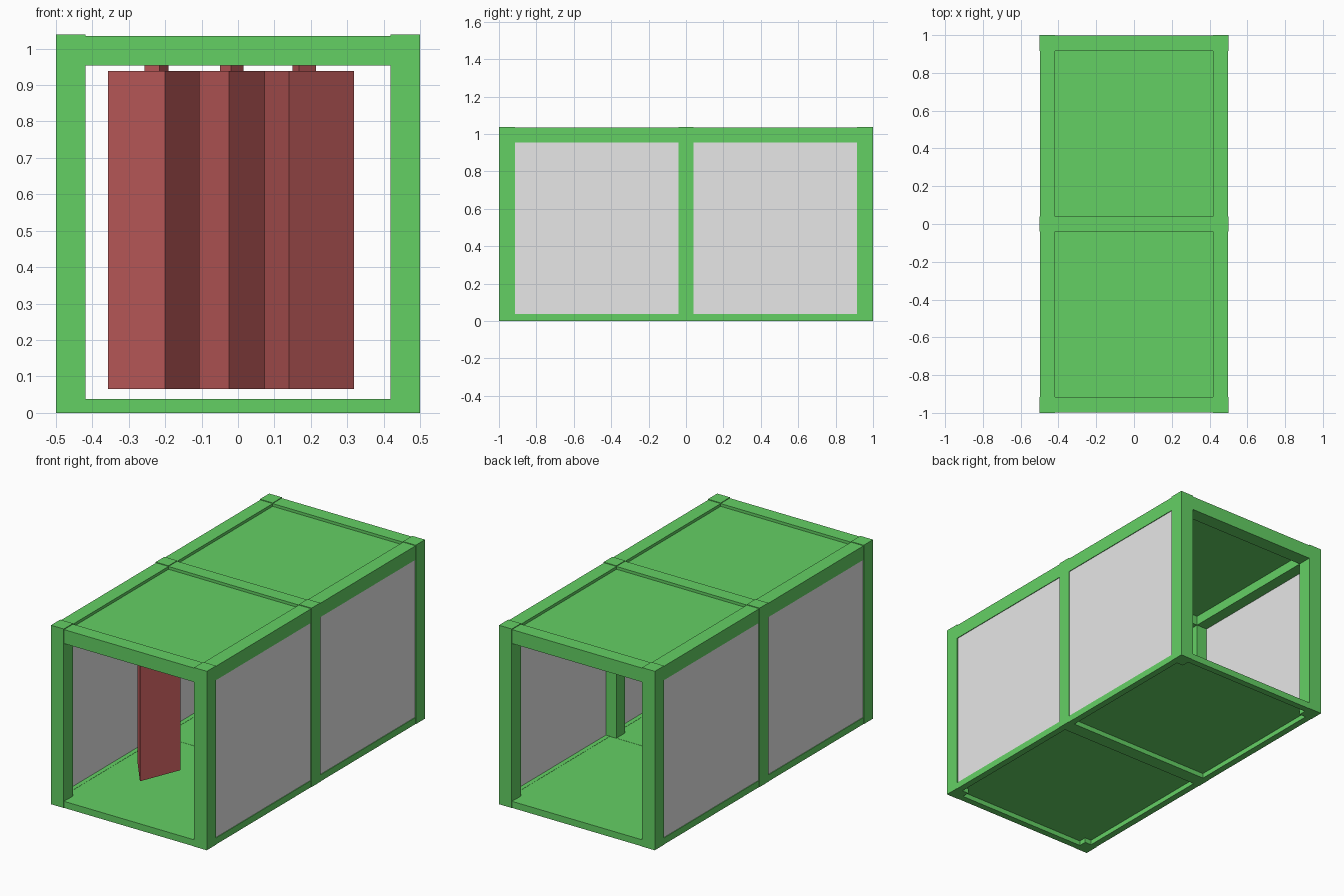
import bpy
from math import cos, sin, radians

if "Cube" in bpy.data.objects:
    bpy.data.objects.remove(bpy.data.objects["Cube"], do_unlink=True)


def material(name, rgb):
    m = bpy.data.materials.new(name)
    m.use_nodes = True
    m.diffuse_color = (*rgb, 1)
    m.node_tree.nodes["Principled BSDF"].inputs["Base Color"].default_value = (*rgb, 1)
    return m


GREEN = material("frame green", (0.127, 0.63, 0.127))
GREY = material("wall grey", (0.58, 0.58, 0.58))
GREY.diffuse_color = (0.8, 0.8, 0.8, 1)
GREY.node_tree.nodes["Principled BSDF"].inputs["Base Color"].default_value = (0.8, 0.8, 0.8, 1)
RED = material("hanging red", (0.6, 0.12, 0.12))


def prism(name, outline, z0, z1, mat):
    """Vertical prism over a counter-clockwise outline."""
    n = len(outline)
    verts = [(x, y, z) for z in (z0, z1) for x, y in outline]
    faces = [tuple(reversed(range(n))), tuple(range(n, 2 * n))]
    faces += [(i, (i + 1) % n, n + (i + 1) % n, n + i) for i in range(n)]
    mesh = bpy.data.meshes.new(name)
    mesh.from_pydata(verts, [], faces)
    mesh.materials.append(mat)
    ob = bpy.data.objects.new(name, mesh)
    bpy.context.collection.objects.link(ob)
    return ob


def box(name, xs, ys, zs, mat=GREEN):
    (x0, x1), (y0, y1) = sorted(xs), sorted(ys)
    return prism(name, [(x0, y0), (x1, y0), (x1, y1), (x0, y1)], *zs, mat)


def triangle(x, y, radius, turn):
    return [(x + radius * cos(radians(turn + a)), y + radius * sin(radians(turn + a)))
            for a in (0, 120, 240)]


HEIGHT = 1.038
bays = {"front": (-0.915, -0.04), "back": (0.04, 0.915)}

for side, s in (("left", 1), ("right", -1)):
    # Corner and middle posts
    for place, ys in (("front", (-1, -0.915)), ("middle", (-0.04, 0.04)), ("back", (0.915, 1))):
        box(f"{place}_{side}_post", (s * 0.418, s * 0.5), ys, (0, HEIGHT))
    # Long rails and wall panels in each bay
    for bay, ys in bays.items():
        box(f"{bay}_{side}_top_rail", (s * 0.418, s * 0.498), ys, (0.953, 1.034))
        box(f"{bay}_{side}_bottom_rail", (s * 0.46, s * 0.498), ys, (0, 0.038))
        box(f"{bay}_{side}_wall", (s * 0.486, s * 0.494), ys, (0.038, 0.953), GREY)

# Cross beams
for place, top, bottom in (("front", (-0.998, -0.915), (-0.998, -0.96)),
                           ("middle", (-0.04, 0.04), (-0.04, 0.04)),
                           ("back", (0.915, 0.998), (0.96, 0.998))):
    box(f"{place}_top_beam", (-0.418, 0.418), top, (0.953, 1.034))
    box(f"{place}_bottom_beam", (-0.418, 0.418), bottom, (0, 0.038))

# Recessed roof and floor panels
for bay, ys in bays.items():
    box(f"{bay}_roof", (-0.418, 0.418), ys, (1.008, 1.018))
box("floor", (-0.46, 0.46), (-0.96, 0.96), (0.028, 0.037))

# Three-sided hanging bodies with narrow necks up to the roof
for i, (x, y, turn) in enumerate([(-0.221, -0.467, -82), (-0.018, 0, -92.7), (0.177, -0.463, -104.6)], 1):
    prism(f"hanging_body_{i}", triangle(x, y, 0.147, turn), 0.065, 0.938, RED)
    prism(f"hanging_neck_{i}", triangle(x, y, 0.038, turn), 0.938, 1.01, RED)
